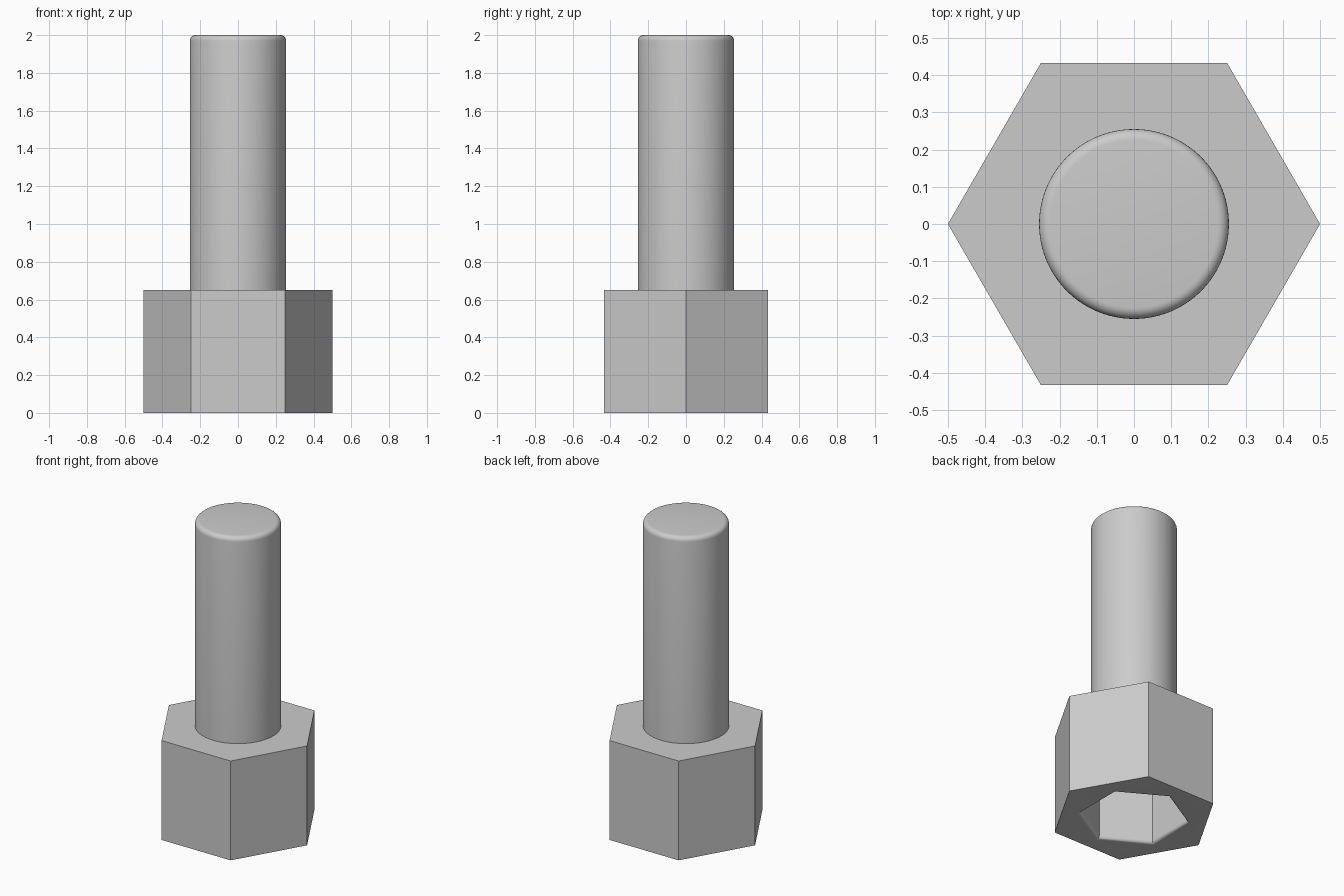
import bpy, bmesh
from math import cos, sin, pi, radians

if "Cube" in bpy.data.objects:
    bpy.data.objects.remove(bpy.data.objects["Cube"], do_unlink=True)

steel = bpy.data.materials.new("plain grey steel")
steel.use_nodes = True
GREY = (0.6, 0.6, 0.6, 1)
steel.diffuse_color = GREY
steel.node_tree.nodes["Principled BSDF"].inputs["Base Color"].default_value = GREY


def loft(name, sides, rings):
    """Skin a stack of (radius, height, turn) polygons and cap both ends."""
    bm = bmesh.new()
    loops = []
    for radius, z, turn in rings:
        angles = [2 * pi * i / sides + turn for i in range(sides)]
        loops.append([bm.verts.new((radius * cos(a), radius * sin(a), z)) for a in angles])
    for low, high in zip(loops, loops[1:]):
        for i in range(sides):
            j = (i + 1) % sides
            bm.faces.new((low[i], low[j], high[j], high[i]))
    bm.faces.new(loops[0])
    bm.faces.new(loops[-1])
    bmesh.ops.recalc_face_normals(bm, faces=bm.faces)
    mesh = bpy.data.meshes.new(name)
    bm.to_mesh(mesh)
    bm.free()
    mesh.materials.append(steel)
    obj = bpy.data.objects.new(name, mesh)
    bpy.context.collection.objects.link(obj)
    bpy.ops.object.select_all(action="DESELECT")
    obj.select_set(True)
    bpy.context.view_layer.objects.active = obj
    bpy.ops.object.shade_smooth_by_angle(angle=radians(30))
    return obj


STEPS = 6
quarter = [pi / 2 * i / STEPS for i in range(STEPS + 1)]

# Hexagonal head, with a turned hexagonal socket and rounded rim underneath
HEAD_TOP, SOCKET, RIM = 0.65, 0.32, 0.022
TURN = pi / 6
head = [(0.5, HEAD_TOP, 0), (0.5, 0, 0)]
head += [(SOCKET + RIM * (1 - sin(a)), RIM * (1 - cos(a)), TURN) for a in quarter]
head += [(SOCKET, 0.42, TURN)]
loft("hex_head", 6, head)

# Round shank with a rounded tip
SHANK, TIP = 0.255, 0.03
shank = [(SHANK, HEAD_TOP - 0.01, 0)]
shank += [(SHANK - TIP * (1 - cos(a)), 2 - TIP * (1 - sin(a)), 0) for a in quarter]
loft("round_shank", 96, shank)
